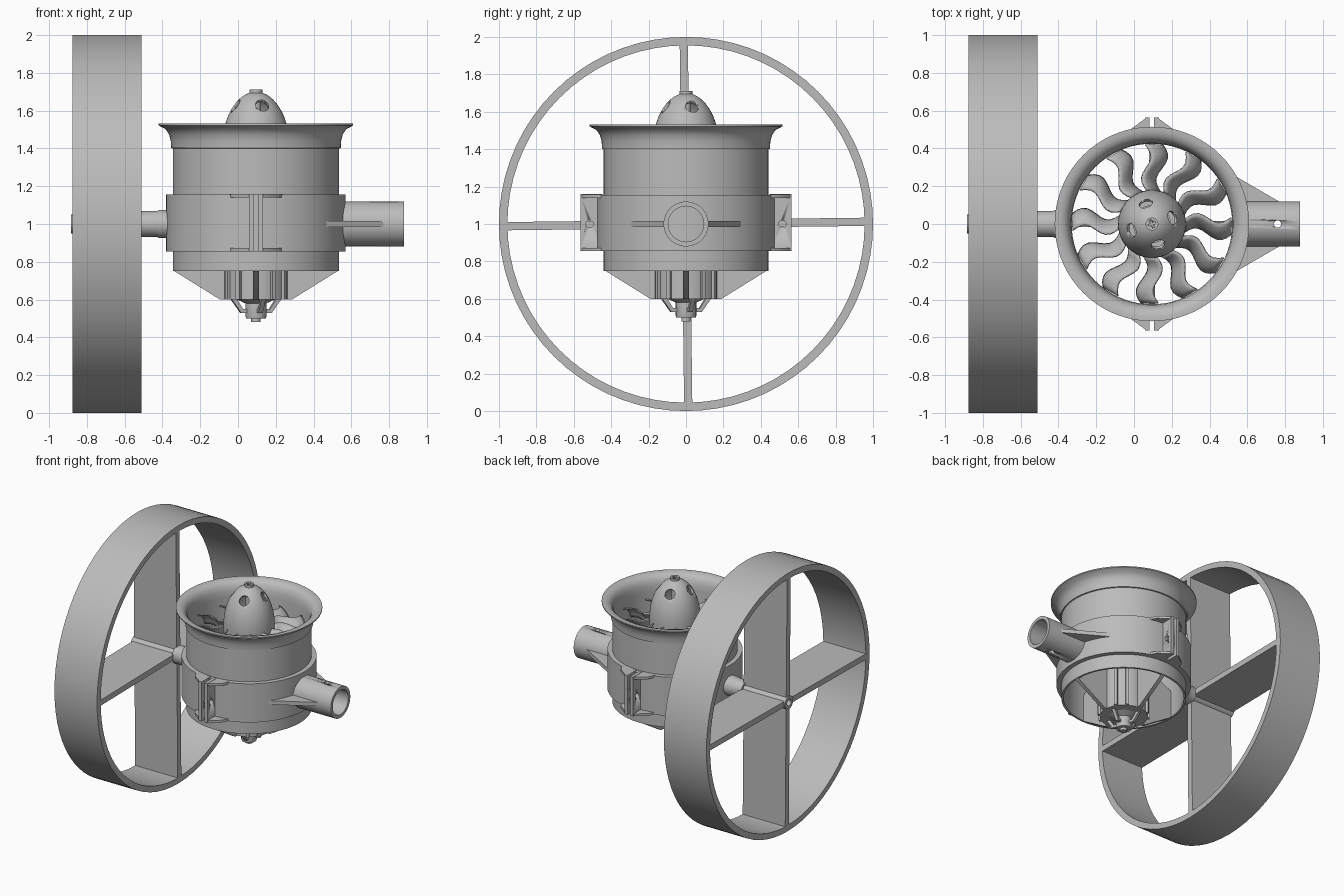
import bpy, bmesh, math
from math import sin, cos, pi, radians
from mathutils import Matrix, Vector

if "Cube" in bpy.data.objects:
    bpy.data.objects.remove(bpy.data.objects["Cube"], do_unlink=True)

GREY = (0.5, 0.5, 0.5, 1)
mat = bpy.data.materials.new("plain grey")
mat.use_nodes = True
mat.diffuse_color = GREY
mat.node_tree.nodes["Principled BSDF"].inputs["Base Color"].default_value = GREY

FAN = Matrix.Translation((0.095, 0, 0))          # vertical fan axis
AXLE = Matrix.Translation((0, 0, 1)) @ Matrix.Rotation(pi / 2, 4, 'Y')  # profile height runs along +x


def spin(angle):
    return Matrix.Rotation(angle, 4, 'Z')


def finish(name, bm, matrix):
    bm.transform(matrix)
    bmesh.ops.recalc_face_normals(bm, faces=bm.faces)
    mesh = bpy.data.meshes.new(name)
    bm.to_mesh(mesh)
    bm.free()
    mesh.materials.append(mat)
    ob = bpy.data.objects.new(name, mesh)
    bpy.context.collection.objects.link(ob)
    bpy.ops.object.select_all(action='DESELECT')
    ob.select_set(True)
    bpy.context.view_layer.objects.active = ob
    bpy.ops.object.shade_smooth_by_angle(angle=radians(32))
    return ob


def lathe(name, profile, matrix=FAN, segs=64, closed=True):
    """Revolve (radius, height) points; a closed profile makes a hollow ring."""
    bm = bmesh.new()
    rings = []
    for r, h in profile:
        if r == 0:
            rings.append([bm.verts.new((0, 0, h))] * segs)
        else:
            rings.append([bm.verts.new((r * cos(2 * pi * i / segs), r * sin(2 * pi * i / segs), h))
                          for i in range(segs)])
    pairs = list(zip(rings, rings[1:])) + ([(rings[-1], rings[0])] if closed else [])
    for a, b in pairs:
        for i in range(segs):
            j = (i + 1) % segs
            quad = list(dict.fromkeys((a[i], a[j], b[j], b[i])))
            if len(quad) > 2:
                bm.faces.new(quad)
    return finish(name, bm, matrix)


def rod(name, r, h0, h1, matrix=FAN, segs=32):
    return lathe(name, [(0, h0), (r, h0), (r, h1), (0, h1)], matrix, segs, False)


def pipe(name, inner, outer, h0, h1, matrix=FAN, segs=64):
    return lathe(name, [(inner, h0), (outer, h0), (outer, h1), (inner, h1)], matrix, segs)


def prism(name, outline, h0, h1, matrix):
    """Extrude a flat outline from h0 to h1."""
    bm = bmesh.new()
    low = [bm.verts.new((x, y, h0)) for x, y in outline]
    high = [bm.verts.new((x, y, h1)) for x, y in outline]
    bm.faces.new(low)
    bm.faces.new(high)
    n = len(low)
    for i in range(n):
        j = (i + 1) % n
        bm.faces.new((low[i], low[j], high[j], high[i]))
    return finish(name, bm, matrix)


def cut(target, cutter):
    mod = target.modifiers.new("cut", 'BOOLEAN')
    mod.operation = 'DIFFERENCE'
    mod.solver = 'EXACT'
    mod.object = cutter
    bpy.context.view_layer.objects.active = target
    bpy.ops.object.modifier_apply(modifier=mod.name)
    bpy.data.objects.remove(cutter, do_unlink=True)


# Wheel: wide thin rim, four broad spokes and the axle
pipe("wheel_rim", 0.955, 1.0, -0.875, -0.51, AXLE, 72)
for i in range(4):
    turn = Matrix.Translation((0, 0, 1)) @ Matrix.Rotation(i * pi / 2 + radians(0.7), 4, 'X')
    prism("wheel_spoke", [(-0.875, 0.03), (-0.51, 0.03), (-0.51, 0.965), (-0.875, 0.965)],
          -0.022, 0.022, turn)
pipe("wheel_hub", 0.025, 0.05, -0.885, -0.5, AXLE, 32)
lathe("axle_collar", [(0, -0.52), (0.068, -0.52), (0.068, -0.43), (0.074, -0.42), (0.074, -0.355), (0, -0.355)],
      AXLE, 32, False)

# Duct with flared intake lip
lathe("fan_duct", [(0.425, 0.75), (0.44, 0.75), (0.44, 1.4), (0.449, 1.402), (0.451, 1.44),
                   (0.46, 1.475), (0.478, 1.502), (0.51, 1.519), (0.515, 1.522), (0.515, 1.531),
                   (0.49, 1.531), (0.462, 1.522), (0.442, 1.5), (0.43, 1.465), (0.425, 1.42)], segs=72)

# Clamp band around the duct
pipe("clamp_band", 0.432, 0.475, 0.855, 1.155, segs=72)

# Split clamp lugs at front and back, with bolt holes and gussets
for side in (0, pi):
    place = FAN @ spin(side)
    for s in (-1, 1):
        lug = prism("clamp_lug", [(s * 0.012, -0.565), (s * 0.037, -0.565), (s * 0.037, -0.45), (s * 0.012, -0.45)],
                    0.855, 1.16, place)
        cut(lug, rod("bolt_hole", 0.02, -0.1, 0.1,
                     place @ Matrix.Translation((0, -0.515, 1)) @ Matrix.Rotation(pi / 2, 4, 'Y'), 20))
        for z in (0.855, 1.14):
            prism("lug_gusset", [(s * 0.03, -0.562), (s * 0.115, -0.5), (s * 0.14, -0.445), (s * 0.03, -0.455)],
                  z, z + 0.018, place)

# Mounting socket with pin holes and side webs
socket = pipe("mount_socket", 0.095, 0.12, 0.525, 0.88, AXLE, 48)
cut(socket, rod("pin_hole", 0.019, 0.8, 1.2, Matrix.Translation((0.76, 0, 0)), 20))
for s in (-1, 1):
    prism("socket_web", [(0.465, s * 0.295), (0.775, s * 0.115), (0.525, s * 0.105)],
          0.985, 1.015, Matrix.Identity(4))

# Domed spinner shell with four openings, on a hollow rotor hub
dome = [(0.18 * cos(t), 1.4 + 0.3 * sin(t)) for t in (radians(a) for a in range(0, 85, 6))]
shell = [(0.163 * cos(t), 1.4 + 0.283 * sin(t)) for t in (radians(a) for a in range(84, -1, -6))]
spinner = lathe("spinner", [(0.18, 1.22)] + dome + shell + [(0.163, 1.22)], segs=48)
for i in range(4):
    aim = spin(radians(17) + i * pi / 2) @ Matrix.Translation((0.115, 0, 1.63)) @ Matrix.Rotation(radians(42), 4, 'Y')
    cut(spinner, rod("spinner_opening", 0.036, -0.06, 0.1, FAN @ aim, 24))
bolt = rod("spinner_bolt", 0.034, 1.66, 1.712)
for a in (0, pi / 2):
    cut(bolt, prism("cross_slot", [(-0.02, -0.005), (0.02, -0.005), (0.02, 0.005), (-0.02, 0.005)],
                    1.7, 1.73, FAN @ spin(a + 0.4)))

# Twelve twisted, S-curved rotor blades
STEPS, CHORD = 10, 6
for b in range(12):
    bm = bmesh.new()
    grid = []
    for i in range(STEPS + 1):
        t = i / STEPS
        r = 0.172 + 0.248 * t
        sweep = 0.028 * sin(2 * pi * t) - 0.01
        pitch = radians(68 - 22 * t)
        chord = 0.17 - 0.04 * t
        row = []
        for k in range(CHORD + 1):
            u = k / CHORD - 0.5
            bulge = 0.02 * (1 - 4 * u * u)
            row.append(bm.verts.new((r, sweep + chord * u * cos(pitch) - bulge * sin(pitch),
                                     1.32 + chord * u * sin(pitch) + bulge * cos(pitch))))
        grid.append(row)
    for p, q in zip(grid, grid[1:]):
        for k in range(CHORD):
            bm.faces.new((p[k], p[k + 1], q[k + 1], q[k]))
    blade = finish("rotor_blade", bm, FAN @ spin(b * pi / 6 + pi / 2))
    solid = blade.modifiers.new("thickness", 'SOLIDIFY')
    solid.thickness = 0.009
    solid.offset = 0

# Motor housing, motor and shaft
pipe("motor_housing", 0.15, 0.168, 0.6, 1.18, segs=48)
lathe("motor", [(0, 0.5), (0.052, 0.5), (0.055, 0.51), (0.055, 0.58), (0.1, 0.6), (0.1, 1.15), (0, 1.15)],
      segs=40, closed=False)
rod("motor_shaft", 0.025, 0.48, 1.68)

# Stator fins, housing ribs and slanted tail legs
UPRIGHT = Matrix.Rotation(pi / 2, 4, 'X')
for i in range(4):
    turn = FAN @ spin(i * pi / 2) @ UPRIGHT
    prism("stator_fin", [(0.16, 0.6), (0.19, 0.6), (0.435, 0.752), (0.435, 0.95), (0.16, 1.1)], -0.015, 0.015, turn)
    prism("tail_leg", [(0.05, 0.53), (0.085, 0.53), (0.14, 0.605), (0.11, 0.605), (0.075, 0.55), (0.05, 0.55)],
          -0.012, 0.012, FAN @ spin(i * pi / 2 + 0.3) @ UPRIGHT)
    for a in (0.55, 1.02):
        prism("housing_rib", [(0.155, 0.6), (0.185, 0.6), (0.185, 1.1), (0.155, 1.1)], -0.012, 0.012,
              FAN @ spin(i * pi / 2 + a) @ UPRIGHT)
pipe("tail_ring", 0.095, 0.168, 0.6, 0.615, segs=48)
